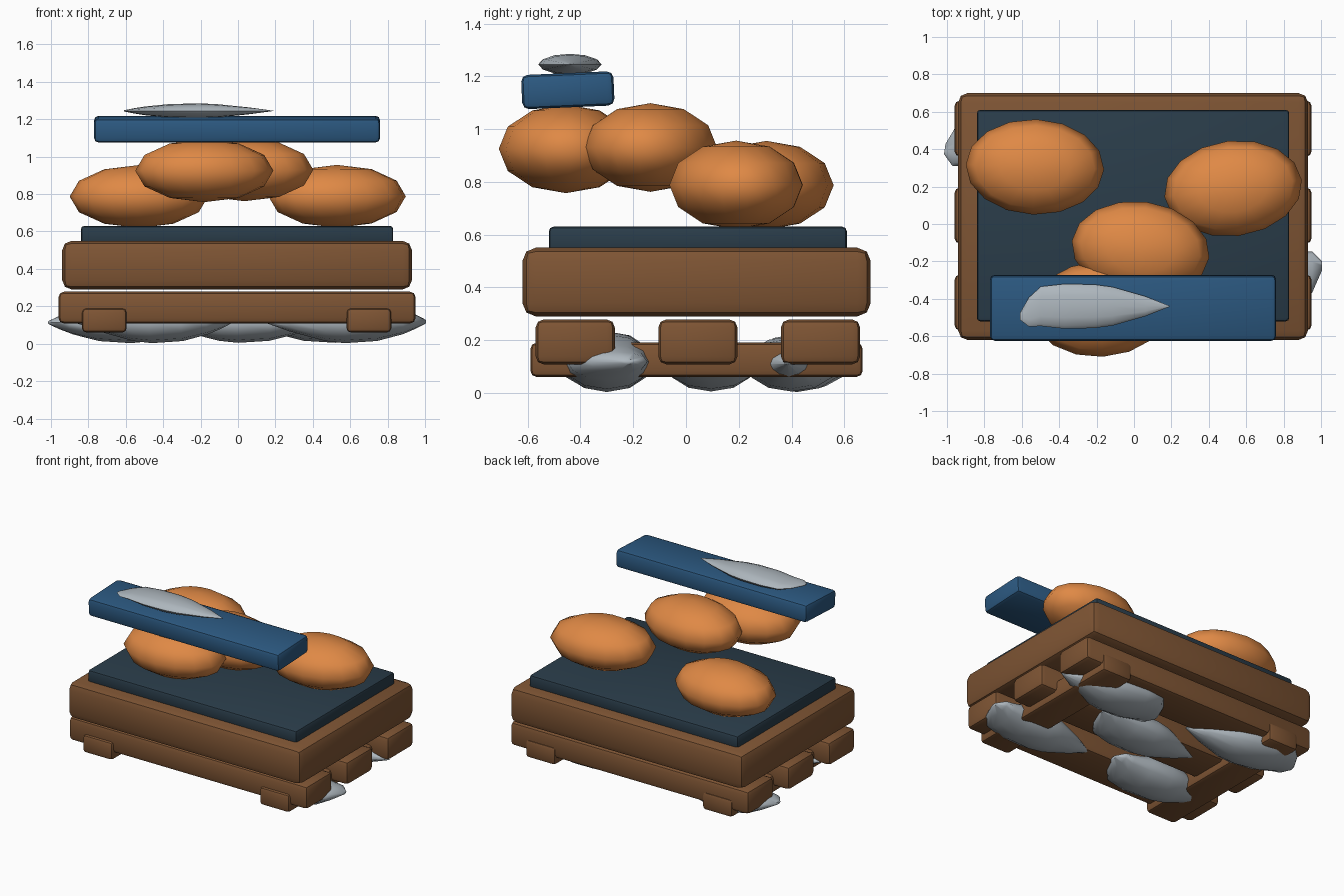
import bpy
import bmesh
import math
from mathutils import Vector

cube = bpy.data.objects.get("Cube")
if cube:
    bpy.data.objects.remove(cube, do_unlink=True)


def material(name, rgb):
    m = bpy.data.materials.new(name)
    m.use_nodes = True
    color = (*rgb, 1)
    m.diffuse_color = color
    bsdf = m.node_tree.nodes["Principled BSDF"]
    bsdf.inputs["Base Color"].default_value = color
    bsdf.inputs["Roughness"].default_value = 0.7
    return m


WOOD = material("brown wood", (0.21, 0.09, 0.034))
SLATE = material("dark slate", (0.023, 0.046, 0.068))
BLUE = material("blue paint", (0.025, 0.1, 0.22))
ORANGE = material("orange skin", (0.74, 0.25, 0.06))
SILVER = material("silver grey", (0.42, 0.47, 0.51))


def finish(name, bm, mat, location, rotation=(0, 0, 0), angle=60):
    bmesh.ops.recalc_face_normals(bm, faces=bm.faces)
    mesh = bpy.data.meshes.new(name)
    bm.to_mesh(mesh)
    bm.free()
    mesh.materials.append(mat)
    obj = bpy.data.objects.new(name, mesh)
    obj.location = location
    obj.rotation_euler = rotation
    bpy.context.collection.objects.link(obj)
    bpy.ops.object.select_all(action='DESELECT')
    obj.select_set(True)
    bpy.context.view_layer.objects.active = obj
    bpy.ops.object.shade_smooth_by_angle(angle=math.radians(angle))
    return obj


def box(name, mat, center, size, bevel, rotation=(0, 0, 0)):
    bm = bmesh.new()
    bmesh.ops.create_cube(bm, size=1)
    bmesh.ops.scale(bm, vec=size, verts=bm.verts)
    bmesh.ops.bevel(bm, geom=bm.edges[:], offset=bevel, segments=2,
                    profile=0.5, affect='EDGES')
    return finish(name, bm, mat, center, rotation, 35)


def root(name, center, turn):
    # Low-sided squashed ball
    bm = bmesh.new()
    bmesh.ops.create_uvsphere(bm, u_segments=16, v_segments=6, radius=1)
    bmesh.ops.scale(bm, vec=(0.37, 0.255, 0.168), verts=bm.verts)
    return finish(name, bm, ORANGE, center, (0, 0, math.radians(turn)))


# Fish stations: position along the body, width, height (head first)
STATIONS = [(0, 0.15, 0.08), (0.06, 0.65, 0.32), (0.14, 0.88, 0.58),
            (0.3, 1, 0.9), (0.5, 0.97, 1), (0.62, 0.86, 0.9),
            (0.84, 0.44, 0.45), (1, 0.02, 0.02)]


def fish(name, center, length, half_width, half_height, turn):
    bm = bmesh.new()
    rings = []
    sides = 12
    for t, w, h in STATIONS:
        skew = -0.45 * half_width * max(0, 1 - t / 0.14)
        ring = []
        for i in range(sides):
            a = math.tau * i / sides
            ring.append(bm.verts.new(Vector((
                (t - 0.5) * length,
                skew + math.cos(a) * w * half_width,
                math.sin(a) * h * half_height))))
        rings.append(ring)
    for a, b in zip(rings, rings[1:]):
        for i in range(sides):
            j = (i + 1) % sides
            bm.faces.new((a[i], a[j], b[j], b[i]))
    bm.faces.new(rings[0])
    bm.faces.new(rings[-1])
    return finish(name, bm, SILVER, center, (0, 0, math.radians(turn)))


# Crate body and the slab on it
box("crate_body", WOOD, (-0.005, 0.04, 0.42), (1.87, 1.32, 0.26), 0.05)
box("dark_slab", SLATE, (-0.005, 0.045, 0.58), (1.67, 1.13, 0.1), 0.018)

# Pallet slats and runners
for label, y in (("front", -0.42), ("middle", 0.045), ("back", 0.51)):
    box(label + "_slat", WOOD, (-0.005, y, 0.193), (1.91, 0.3, 0.17), 0.03)
for label, x in (("right", -0.715), ("left", 0.7)):
    box(label + "_runner", WOOD, (x, 0.04, 0.125), (0.24, 1.26, 0.13), 0.024)

# Round roots stacked on the slab
root("right_root", (-0.53, 0.305, 0.787), -2)
root("left_root", (0.53, 0.19, 0.788), 7)
root("middle_root", (0.035, -0.135, 0.93), -7)
root("front_root", (-0.18, -0.455, 0.925), 3)

# Plank on top with a flat fish
box("top_plank", BLUE, (-0.005, -0.448, 1.147), (1.53, 0.35, 0.13), 0.025,
    (math.radians(2.5), 0, 0))
fish("top_fish", (-0.21, -0.44, 1.245), 0.8, 0.12, 0.04, 0)

# Fish beneath the pallet
fish("back_left_fish", (0.52, 0.4, 0.11), 0.84, 0.18, 0.105, -2)
fish("front_left_fish", (0.57, -0.3, 0.118), 0.87, 0.17, 0.115, 180)
fish("middle_fish", (0, 0.095, 0.11), 0.84, 0.175, 0.105, 180)
fish("back_right_fish", (-0.57, 0.42, 0.113), 0.87, 0.18, 0.11, -8)
fish("front_right_fish", (-0.46, -0.3, 0.118), 0.84, 0.18, 0.115, 176)
